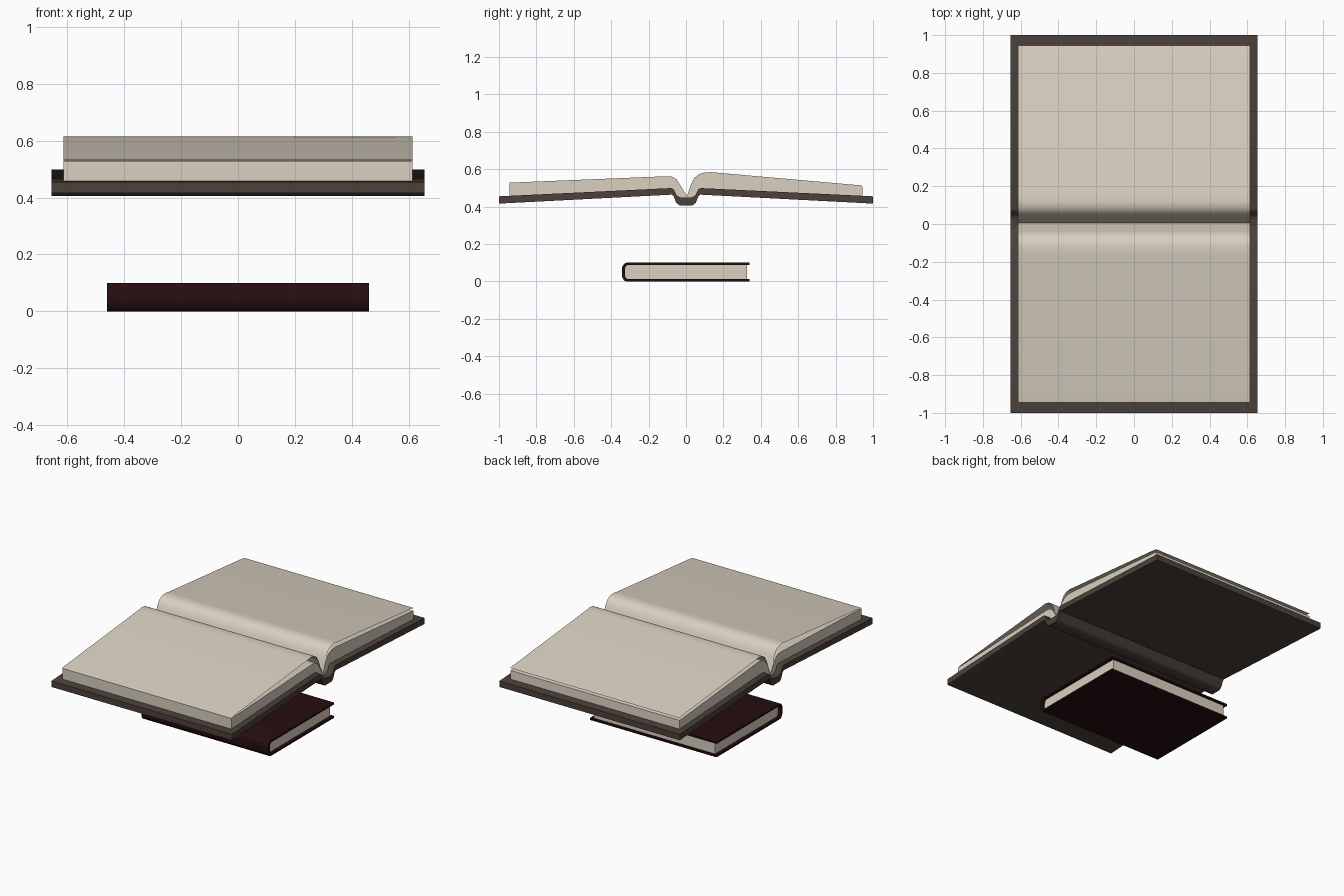
import bpy, bmesh, math

cube = bpy.data.objects.get("Cube")
if cube:
    bpy.data.objects.remove(cube, do_unlink=True)


def material(name, rgb):
    m = bpy.data.materials.new(name)
    m.use_nodes = True
    m.diffuse_color = (*rgb, 1)
    m.node_tree.nodes["Principled BSDF"].inputs["Base Color"].default_value = (*rgb, 1)
    return m


paper = material("cream paper", (0.69, 0.63, 0.53))
brown = material("brown leather", (0.073, 0.052, 0.043))
maroon = material("dark maroon leather", (0.02, 0.004, 0.005))


def extrude_profile(name, points, half_width, mat, closed=True):
    """Sweep a (y, z) profile along x; an open profile gives a thin sheet."""
    bm = bmesh.new()
    rows = [[bm.verts.new((x, y, z)) for y, z in points] for x in (-half_width, half_width)]
    n = len(points)
    for i in range(n if closed else n - 1):
        j = (i + 1) % n
        bm.faces.new((rows[0][i], rows[1][i], rows[1][j], rows[0][j])).smooth = True
    if closed:
        for row in rows:
            bm.faces.new(row)
        bmesh.ops.recalc_face_normals(bm, faces=bm.faces)
    mesh = bpy.data.meshes.new(name)
    bm.to_mesh(mesh)
    bm.free()
    mesh.set_sharp_from_angle(angle=math.radians(40))
    mesh.materials.append(mat)
    obj = bpy.data.objects.new(name, mesh)
    bpy.context.collection.objects.link(obj)
    return obj


def mirrored(points):
    """Continue a half profile across y = 0."""
    return points + [(-y, z) for y, z in reversed(points)]


# Open book: cover with a sunken spine channel
cover_top = mirrored([(-1, .455), (-.08, .499), (-.066, .492), (-.05, .46), (-.03, .448)])
cover_bottom = mirrored([(-1, .416), (-.076, .464), (-.066, .455), (-.052, .42), (-.034, .406)])
extrude_profile("open_cover", cover_top + cover_bottom[::-1], .655, brown)

# Page blocks, resting on the cover
gutter = (.005, .455)
front_pages = [(-.945, .528), (-.11, .562), (-.075, .56), (-.05, .545), (-.025, .505), gutter]
back_pages = [gutter, (.025, .515), (.045, .554), (.07, .573), (.1, .583), (.135, .584), (.942, .513)]
under = [(-.945, .455), (-.08, .497), (-.05, .46), (-.03, .446)]
extrude_profile("page_block", front_pages + back_pages[1:] + mirrored(under)[::-1], .614, paper)

# Raised top sheets curling into the gutter
curl = [(.945, .53), (.92, .535), (.16, .608), (.12, .614), (.085, .608),
        (.06, .592), (.04, .56), (.022, .51)]
for name, side in (("front_top_sheet", -1), ("back_top_sheet", 1)):
    points = [(side * y, z) for y, z in curl] + [gutter]
    extrude_profile(name, points if side < 0 else points[::-1], .614, paper, closed=False)


# Closed book: wrap-around cover with a rounded spine
def wrap(inset, radius, steps=8):
    """C-shaped line from the lower board, round the spine, to the upper board."""
    low, high, back = inset, .1 - inset, -.343 + inset * 1.3
    pts = [(.34, low)]
    for centre, start in ((low + radius, -90), (high - radius, -180)):
        for k in range(steps + 1):
            a = math.radians(start - 90 * k / steps)
            pts.append((back + radius * .7 * (1 + math.cos(a)), centre + radius * math.sin(a)))
    return pts + [(.34, high)]


extrude_profile("closed_cover", wrap(0, .038) + wrap(.012, .028)[::-1], .46, maroon)

# Closed book: pages
inner = wrap(.012, .028)
inner[0], inner[-1] = (.327, .012), (.327, .088)
extrude_profile("closed_pages", inner, .44, paper)
